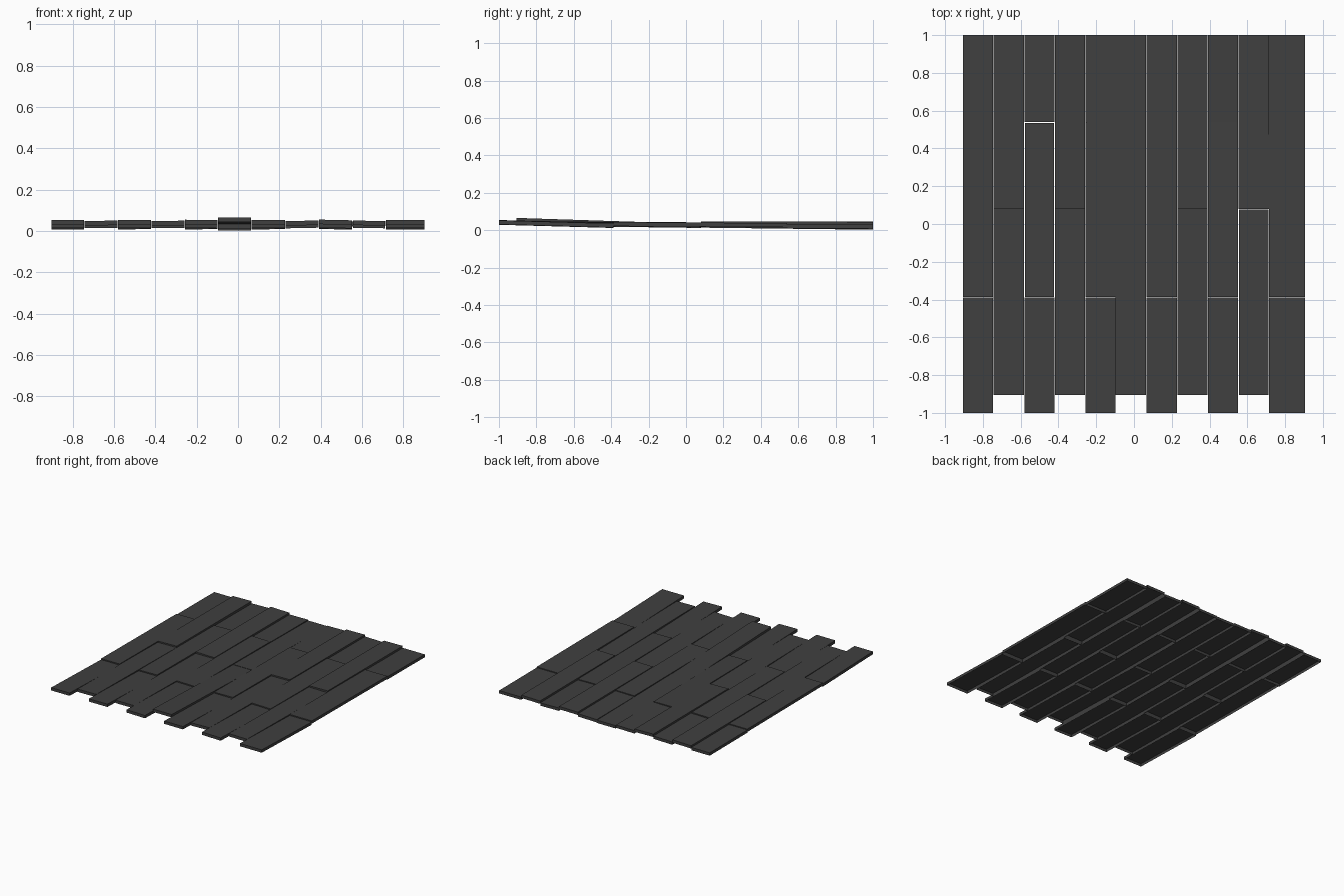
import bpy, bmesh, random

if "Cube" in bpy.data.objects:
    bpy.data.objects.remove(bpy.data.objects["Cube"])

random.seed(4)

# dark roofing/floor plank colour
mat = bpy.data.materials.new("dark_plank")
mat.diffuse_color = (0.05, 0.05, 0.05, 1)
mat.use_nodes = True
mat.node_tree.nodes["Principled BSDF"].inputs["Base Color"].default_value = mat.diffuse_color

# column borders across the panel
XS = [-0.905, -0.745, -0.582, -0.42, -0.258, -0.098, 0.065, 0.228, 0.39, 0.552, 0.715, 0.905]
# rows per column type: y start, y end, top height at start, top height at end
EVEN = [(-1.0, -0.387, 0.053, 0.036), (-0.387, 0.54, 0.044, 0.038), (0.54, 1.0, 0.032, 0.030)]
ODD = [(-0.905, 0.08, 0.049, 0.036), (0.08, 1.0, 0.046, 0.044)]
CENTRE = [(-0.905, 0.08, 0.066, 0.034), (0.08, 1.0, 0.036, 0.025)]
THICK = 0.022


def plank(name, x0, x1, y0, y1, z0, z1, tilt):
    """Open-bottomed plank: sloping top sheet with four short skirts."""
    bm = bmesh.new()
    corners = [(x0, y0, z0 + tilt), (x1, y0, z0 - tilt), (x1, y1, z1 - tilt), (x0, y1, z1 + tilt)]
    top = [bm.verts.new(c) for c in corners]
    low = [bm.verts.new((x, y, z - THICK)) for x, y, z in corners]
    bm.faces.new(top)
    for i in range(4):
        j = (i + 1) % 4
        bm.faces.new((low[i], low[j], top[j], top[i]))
    me = bpy.data.meshes.new(name)
    bm.to_mesh(me)
    bm.free()
    me.materials.append(mat)
    ob = bpy.data.objects.new(name, me)
    bpy.context.collection.objects.link(ob)


# staggered planks, column by column
for c in range(11):
    rows = CENTRE if c == 5 else (ODD if c % 2 else EVEN)
    for r, (y0, y1, z0, z1) in enumerate(rows):
        gap = 0.001
        if (c, r) in ((2, 1), (9, 0)):       # two slightly shrunken planks
            gap = 0.004
        tilt = 0 if c in (0, 5, 10) else random.uniform(-0.002, 0.002)
        end = y1 if y1 == 1.0 else y1 - gap
        plank(f"plank_{c}_{r}", XS[c] + gap, XS[c + 1] - gap, y0, end, z0, z1, tilt)
